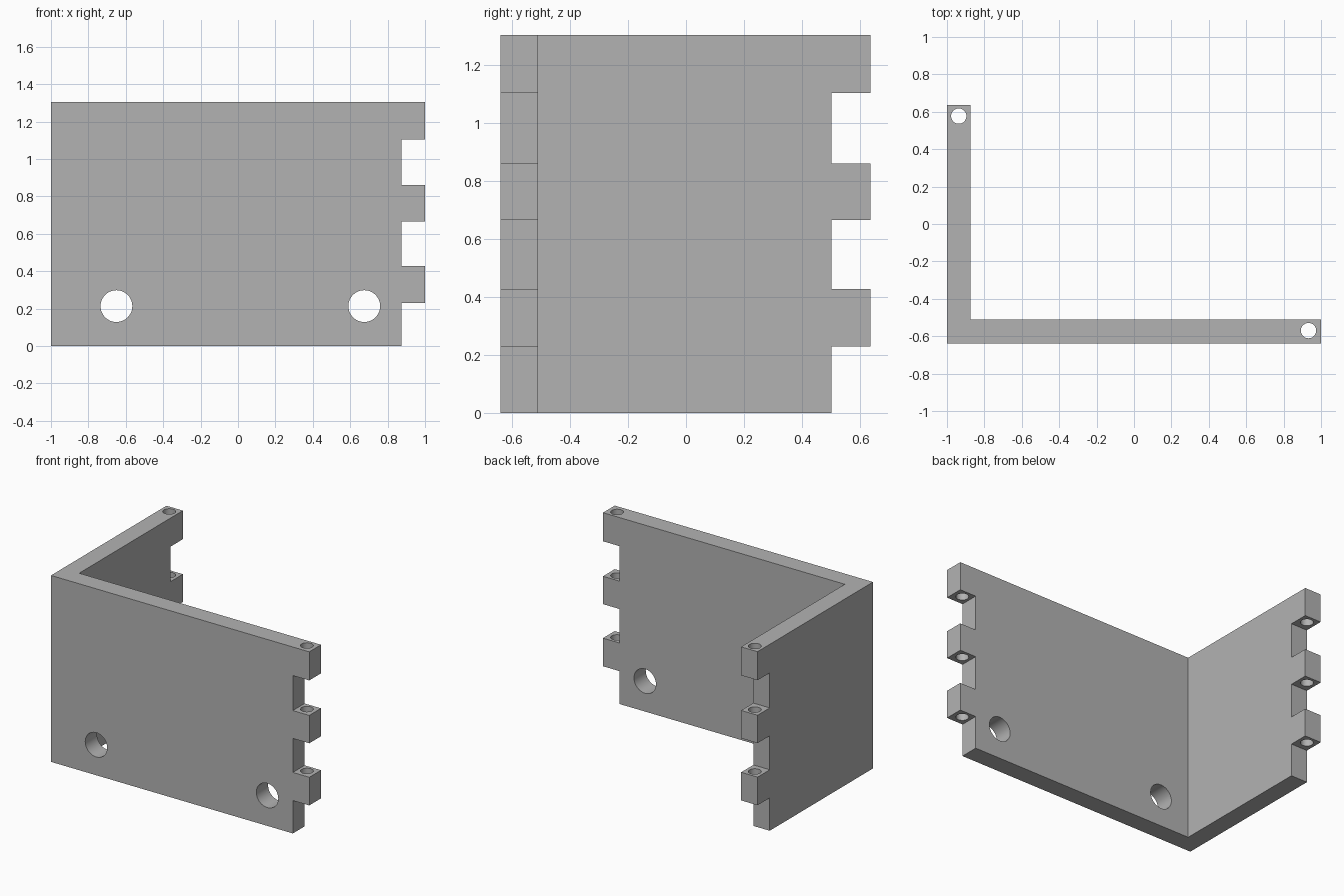
import bpy
import bmesh
from math import pi
from mathutils import Matrix, Vector

cube = bpy.data.objects.get("Cube")
if cube:
    bpy.data.objects.remove(cube, do_unlink=True)

HEIGHT, THICK = 1.305, 0.13
FRONT, BACK = -0.64, 0.64
INNER = FRONT + THICK + 0.003
TABS = [(0.23, 0.427), (0.665, 0.86), (1.105, HEIGHT)]

grey = bpy.data.materials.new("plain grey")
grey.use_nodes = True
colour = (0.45, 0.45, 0.45, 1)
grey.diffuse_color = colour
grey.node_tree.nodes["Principled BSDF"].inputs["Base Color"].default_value = colour


def finish(name, bm):
    bmesh.ops.recalc_face_normals(bm, faces=bm.faces)
    mesh = bpy.data.meshes.new(name)
    bm.to_mesh(mesh)
    bm.free()
    mesh.materials.append(grey)
    obj = bpy.data.objects.new(name, mesh)
    bpy.context.collection.objects.link(obj)
    return obj


def comb_wall(name, start, shoulder, tip, place, push):
    """Panel outline with tabs along one edge, extruded to thickness."""
    outline = [(start, 0), (shoulder, 0)]
    for low, high in TABS:
        outline += [(shoulder, low), (tip, low), (tip, high)]
        if high < HEIGHT:
            outline.append((shoulder, high))
    outline.append((start, HEIGHT))
    bm = bmesh.new()
    face = bm.faces.new([bm.verts.new(place(u, z)) for u, z in outline])
    extruded = bmesh.ops.extrude_face_region(bm, geom=[face])["geom"]
    moved = [v for v in extruded if isinstance(v, bmesh.types.BMVert)]
    bmesh.ops.translate(bm, verts=moved, vec=push)
    return finish(name, bm)


def drill(wall, name, centre, radius, length, turn=0):
    """Cut a round hole through a wall with a hidden cylinder."""
    bm = bmesh.new()
    bmesh.ops.create_cone(
        bm, cap_ends=True, segments=48, radius1=radius, radius2=radius, depth=length,
        matrix=Matrix.Translation(centre) @ Matrix.Rotation(turn, 4, "X"))
    cutter = finish(name, bm)
    cutter.hide_render = True
    cutter.hide_viewport = True
    cutter.display_type = "WIRE"
    cut = wall.modifiers.new(name, "BOOLEAN")
    cut.operation = "DIFFERENCE"
    cut.solver = "EXACT"
    cut.object = cutter


# Two panels meeting at the front right corner
front_wall = comb_wall("front_wall", -1, 0.873, 1,
                       lambda u, z: (u, FRONT, z), Vector((0, THICK, 0)))
side_wall = comb_wall("side_wall", INNER, 0.505, BACK,
                      lambda u, z: (-1, u, z), Vector((THICK - 0.003, 0, 0)))

# Large round openings through the front panel
for label, x in (("right", -0.65), ("left", 0.675)):
    drill(front_wall, f"{label}_opening_cutter", (x, FRONT + THICK / 2, 0.213),
          0.085, 0.4, pi / 2)

# Vertical pin holes running through the tabs
drill(front_wall, "front_pin_cutter", (0.933, -0.57, HEIGHT / 2), 0.041, 2)
drill(side_wall, "side_pin_cutter", (-0.937, 0.577, HEIGHT / 2), 0.041, 2)

# Close the hairline gap at the corner
side_wall.location.y = FRONT + THICK - INNER

# Apply smooth walls to the holes while keeping panel edges crisp
bpy.ops.object.select_all(action="DESELECT")
for wall in (front_wall, side_wall):
    bpy.context.view_layer.objects.active = wall
    wall.select_set(True)
    for modifier in list(wall.modifiers):
        bpy.ops.object.modifier_apply(modifier=modifier.name)
    bpy.ops.object.shade_smooth_by_angle()
    wall.select_set(False)
